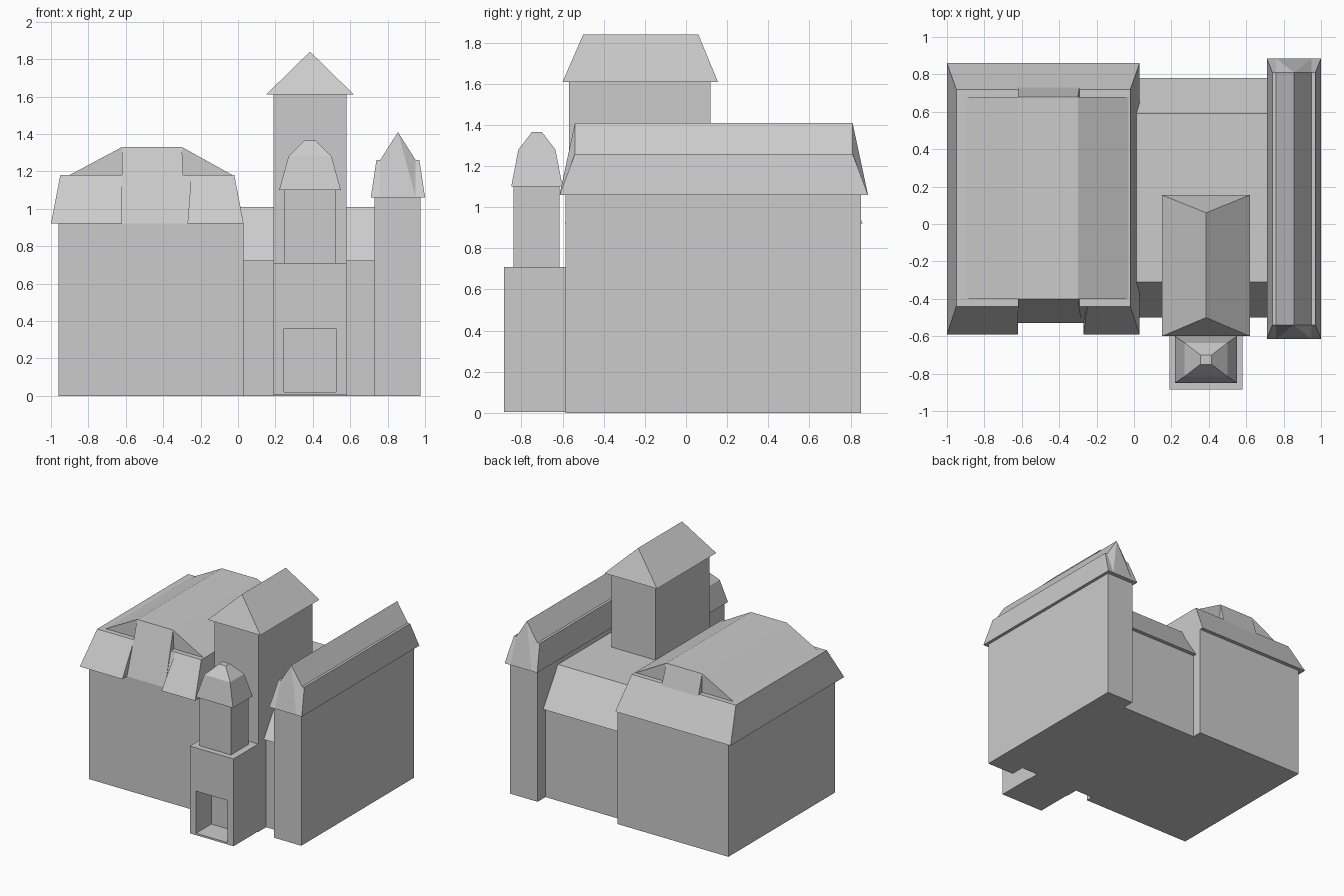
import bpy, bmesh


def hull(name, *rects):
    """Convex solid through horizontal rectangles (x0, x1, y0, y1, z)."""
    bm = bmesh.new()
    pts = {(x, y, z) for x0, x1, y0, y1, z in rects for x in (x0, x1) for y in (y0, y1)}
    for p in sorted(pts):
        bm.verts.new(p)
    bmesh.ops.convex_hull(bm, input=bm.verts[:])
    bmesh.ops.dissolve_limit(bm, angle_limit=0.01, verts=bm.verts[:], edges=bm.edges[:])
    bmesh.ops.recalc_face_normals(bm, faces=bm.faces[:])
    mesh = bpy.data.meshes.new(name)
    bm.to_mesh(mesh)
    bm.free()
    ob = bpy.data.objects.new(name, mesh)
    bpy.context.collection.objects.link(ob)
    return ob


def box(name, x0, x1, y0, y1, z0, z1):
    return hull(name, (x0, x1, y0, y1, z0), (x0, x1, y0, y1, z1))


# Left hall: walls, lower roof, upper roof, middle panel, flared front skirts
box("left_hall_walls", -0.96, 0.03, -0.53, 0.83, 0, 0.92)
hull("left_hall_lower_roof", (-1, 0.03, -0.53, 0.86, 0.92), (-0.95, -0.02, -0.44, 0.72, 1.18))
hull("left_hall_upper_roof", (-0.91, -0.02, -0.40, 0.68, 1.175), (-0.62, -0.30, -0.40, 0.68, 1.33))
hull("left_hall_middle_panel", (-0.62, -0.28, -0.53, 0.80, 0.92), (-0.62, -0.30, -0.40, 0.68, 1.33))
hull("left_skirt", (-1, -0.62, -0.59, -0.40, 0.92), (-0.95, -0.62, -0.44, -0.40, 1.18))
hull("right_skirt", (-0.27, 0.03, -0.59, -0.40, 0.92), (-0.25, -0.02, -0.44, -0.40, 1.18))

# Middle hall with flat-topped roof
box("middle_hall_walls", 0.02, 0.74, -0.47, 0.75, 0, 0.72)
hull("middle_hall_roof", (0.01, 0.74, -0.50, 0.78, 0.72), (0.01, 0.74, -0.31, 0.59, 1.01))

# Right wing with steep roof and ridge
box("right_wing_walls", 0.73, 0.975, -0.585, 0.85, 0, 1.06)
hull("right_wing_lower_roof", (0.71, 1.0, -0.615, 0.885, 1.06), (0.74, 0.97, -0.54, 0.81, 1.26))
hull("right_wing_ridge", (0.76, 0.95, -0.615, 0.885, 1.06), (0.76, 0.95, -0.54, 0.81, 1.26),
     (0.855, 0.855, -0.54, 0.81, 1.41))

# Tall tower with hipped roof
box("tower_walls", 0.19, 0.58, -0.57, 0.12, 0, 1.61)
hull("tower_roof", (0.15, 0.62, -0.60, 0.155, 1.61), (0.385, 0.385, -0.50, 0.06, 1.84))

# Porch with a doorway niche cut into the front
porch = box("porch", 0.19, 0.58, -0.885, -0.56, 0.005, 0.71)
cutter = box("doorway_cutter", 0.245, 0.525, -1.0, -0.69, 0.02, 0.36)
cutter.hide_render = True
cutter.hide_viewport = True
mod = porch.modifiers.new("doorway", "BOOLEAN")
mod.operation = "DIFFERENCE"
mod.solver = "EXACT"
mod.object = cutter

# Turret on the porch
box("turret_walls", 0.245, 0.525, -0.84, -0.615, 0.70, 1.10)
hull("turret_roof", (0.22, 0.55, -0.85, -0.60, 1.10), (0.27, 0.50, -0.815, -0.635, 1.28),
     (0.355, 0.415, -0.75, -0.70, 1.365))
